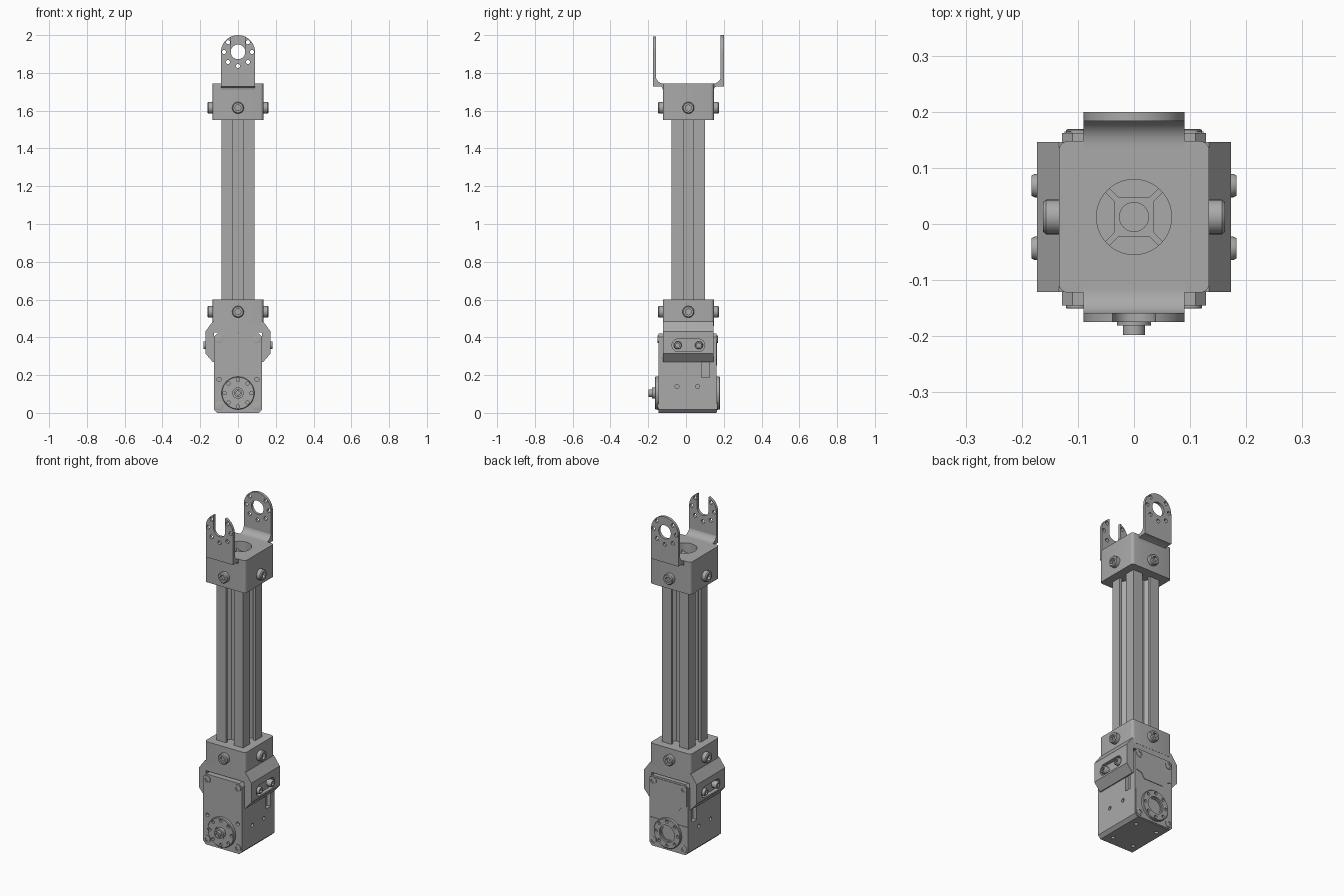
import bpy, bmesh
from math import pi, cos, sin, radians
from mathutils import Vector

if "Cube" in bpy.data.objects:
    bpy.data.objects.remove(bpy.data.objects["Cube"])

grey = bpy.data.materials.new("aluminium grey")
grey.use_nodes = True
COLOUR = (0.4, 0.4, 0.4, 1)
grey.diffuse_color = COLOUR
grey.node_tree.nodes["Principled BSDF"].inputs["Base Color"].default_value = COLOUR

YC = 0.0125          # centre of the frame in depth
parts = []
FRONT, BACK = Vector((0, -1, 0)), Vector((0, 1, 0))
LEFT, RIGHT = Vector((1, 0, 0)), Vector((-1, 0, 0))
DOWN = Vector((0, 0, -1))


def finish(name, bm):
    bmesh.ops.recalc_face_normals(bm, faces=bm.faces)
    mesh = bpy.data.meshes.new(name)
    bm.to_mesh(mesh)
    bm.free()
    mesh.materials.append(grey)
    ob = bpy.data.objects.new(name, mesh)
    bpy.context.collection.objects.link(ob)
    parts.append(ob)
    return ob


def prism(name, pts, axis, lo, hi):
    """Extrude a flat outline along an axis."""
    place = {"X": lambda a, b, c: (c, a, b), "Y": lambda a, b, c: (a, c, b),
             "Z": lambda a, b, c: (a, b, c)}[axis]
    bm = bmesh.new()
    face = bm.faces.new([bm.verts.new(place(a, b, lo)) for a, b in pts])
    new = bmesh.ops.extrude_face_region(bm, geom=[face])["geom"]
    move = Vector(place(0, 0, hi - lo))
    bmesh.ops.translate(bm, vec=move, verts=[v for v in new if isinstance(v, bmesh.types.BMVert)])
    return finish(name, bm)


def box(name, x, y, z):
    return prism(name, [(x[0], y[0]), (x[1], y[0]), (x[1], y[1]), (x[0], y[1])], "Z", *z)


def lathe(name, profile, origin, direction, hex_rings=0, n=24):
    """Revolve (radius, height) points; the last rings may be hexagonal."""
    turn = Vector((0, 0, 1)).rotation_difference(direction)
    bm, rings = bmesh.new(), []
    for k, (r, h) in enumerate(profile):
        ring = []
        for i in range(n):
            a = 2 * pi * i / n
            q = r
            if k >= len(profile) - hex_rings:
                q = r * cos(pi / 6) / cos(a % (pi / 3) - pi / 6)
            ring.append(bm.verts.new(Vector(origin) + turn @ Vector((q * cos(a), q * sin(a), h))))
        rings.append(ring)
    for a, b in zip(rings, rings[1:]):
        for i in range(n):
            j = (i + 1) % n
            bm.faces.new((a[i], a[j], b[j], b[i]))
    bm.faces.new(rings[0])
    bm.faces.new(rings[-1])
    return finish(name, bm)


def bolt(name, origin, direction, r, h, shaft):
    lathe(name, [(r * .58, -shaft), (r * .58, 0), (r, 0), (r, h * .8), (r * .85, h),
                 (r * .55, h), (r * .55, h * .4)], origin, direction, hex_rings=2)


def drill(origin, direction, r, depth):
    return lathe("drill", [(r, -depth), (r, depth)], origin, direction, n=16)


def apply_modifiers(ob):
    deps = bpy.context.evaluated_depsgraph_get()
    mesh = bpy.data.meshes.new_from_object(ob.evaluated_get(deps))
    ob.modifiers.clear()
    ob.data = mesh


def cut(ob, cutters):
    for c in cutters:
        m = ob.modifiers.new("cut", "BOOLEAN")
        m.operation, m.object, m.solver = "DIFFERENCE", c, "EXACT"
    apply_modifiers(ob)
    for c in cutters:
        parts.remove(c)
        bpy.data.objects.remove(c)


def bevel(ob, width, segments, axis=None):
    """Bevel all edges, or only those running along one axis."""
    bm = bmesh.new()
    bm.from_mesh(ob.data)
    edges = [e for e in bm.edges if axis is None or
             abs((e.verts[0].co - e.verts[1].co).normalized()[axis]) > .99]
    bmesh.ops.bevel(bm, geom=edges, offset=width, segments=segments, profile=.5, affect="EDGES")
    bm.to_mesh(ob.data)
    bm.free()


def mirrored(half):
    return half + [(-x, z) for x, z in reversed(half)]


def ring_points(r, angles, cx, cz):
    return [(cx + r * cos(radians(a)), cz + r * sin(radians(a))) for a in angles]


# Slotted column, one side turned four times
side = [(.088, .087), (.088, .026), (.072, .026), (.072, .048), (.055, .048), (.036, .028)]
side += [(x, -y) for x, y in reversed(side[1:])]
outline = []
for k in range(4):
    c, s = (1, 0, -1, 0)[k], (0, -1, 0, 1)[k]
    outline += [(x * c - y * s, YC + x * s + y * c) for x, y in side]
column = prism("column", outline, "Z", .48, 1.7)
cut(column, [lathe("drill", [(.026, -1), (.026, 1)], (0, YC, 1.1), BACK.cross(RIGHT))])

# Upper cap with a round opening and a lower cap
upper_cap = box("upper_cap", (-.134, .134), (YC - .135, YC + .135), (1.55, 1.743))
lower_cap = box("lower_cap", (-.134, .134), (YC - .135, YC + .135), (.46, .6))
for cap in (upper_cap, lower_cap):
    bevel(cap, .016, 4, axis=2)
cut(upper_cap, [lathe("drill", [(.067, -.08), (.067, .1)], (0, YC, 1.743), DOWN, n=40)])

# Clamping bolts on the four sides of both caps
for label, z in (("upper", 1.615), ("lower", .535)):
    for where, d in (("front", FRONT), ("back", BACK), ("left", LEFT), ("right", RIGHT)):
        bolt(f"{label}_cap_bolt_{where}", Vector((0, YC, z)) + d * .134, d, .031, .028, .085)

# Fork: two rounded arms with curved feet, the front one with an open slot
PIVOT = 1.91
round_top = ring_points(.09, range(0, 181, 10), 0, PIVOT)
front_top = ring_points(.09, range(0, 66, 5), 0, PIVOT)
slot = ring_points(.038, range(0, -91, -15), 0, PIVOT)
half = [(.09, 1.728)] + front_top + slot
for name, sgn, pts in (("front", -1, mirrored(half[:-1])),
                       ("back", 1, [(.09, 1.728)] + round_top + [(-.09, 1.728)])):
    y0, y1 = sorted((YC + sgn * .171, YC + sgn * .1875))
    arm = prism(f"fork_arm_{name}", pts, "Y", y0, y1)
    holes = [drill((x, (y0 + y1) / 2, z), BACK, .011, .05)
             for x, z in ring_points(.074, range(135, 406, 45), 0, PIVOT)]
    if name == "back":
        holes.append(lathe("drill", [(.04, -.05), (.04, .05)], (0, y0, PIVOT), BACK, n=32))
    cut(arm, holes)
    foot = [(.1875, 1.728), (.148, 1.728), (.139, 1.723), (.134, 1.708), (.12, 1.708), (.12, 1.743)]
    foot += ring_points(.043, range(-90, 1, 15), .13, 1.786)
    foot += [(.1875, 1.786)]
    prism(f"fork_foot_{name}", [(YC + sgn * a, b) for a, b in foot], "X", -.09, .09)

# Flared bracket that grips the actuator
bracket = prism("actuator_bracket", mirrored(
    [(.134, .484), (.173, .43), (.173, .315), (.134, .27), (.126, .27), (.126, .425)]),
    "Y", YC - .134, YC + .134)
slots = []
for s in (-1, 1):
    stadium = ring_points(.033, range(-90, 91, 15), YC + .054, .358)
    stadium += ring_points(.033, range(90, 271, 15), YC - .054, .358)
    x0, x1 = sorted((s * .152, s * .2))
    slots.append(prism("slot", stadium, "X", x0, x1))
cut(bracket, slots)
for where, d in (("left", LEFT), ("right", RIGHT)):
    for k in (-1, 1):
        bolt(f"bracket_bolt_{where}", Vector((0, YC + k * .056, .358)) + d * .152, d, .021, .031, .02)

# Actuator body with side windows and screw holes
body = box("actuator_body", (-.128, .128), (-.145, .162), (0, .42))
bevel(body, .018, 1, axis=1)
AXLE = .105
holes = [drill((x, -.145, .177), FRONT, .011, .02) for x in (-.1, .1)]
for s in (-1, 1):
    holes += [drill((s * .128, y, .14), LEFT, .011, .02) for y in (-.048, .061)]
    holes += [drill((s * .07, y, 0), DOWN, .011, .02) for y in (-.09, .1)]
    x0, x1 = sorted((s * .105, s * .15))
    holes.append(box("window", (x0, x1), (.082, .124), (.187, .3)))
cut(body, holes)

# Rear cover plate and seam strip
prism("rear_cover", mirrored([(.12, .41), (.12, .29), (.085, .28), (.065, .25)]), "Y", .16, .165)
prism("rear_lower_plate", mirrored([(.124, .17), (.124, .02), (.115, .006)]), "Y", .16, .165)

# Corner screws on the front and rear faces
for where, y, d in (("front", -.145, FRONT), ("rear", .163, BACK)):
    for x in (-.1, .1):
        for z in (.035, .39):
            bolt(f"{where}_corner_screw", (x, y, z), d, .021, .006, .01)

# Front output horn with a stepped hub, rear idler with a recessed centre
horn = lathe("output_horn", [(.087, 0), (.087, .016), (.084, .019), (.037, .019), (.037, .014), (.03, .014),
                             (.03, .036), (.02, .036), (.02, .053), (.011, .053), (.011, .04)],
             (0, -.145, AXLE), FRONT, n=40)
idler = lathe("rear_idler", [(.088, 0), (.088, .015), (.085, .018), (.05, .018), (.05, .008),
                             (.042, .008), (.042, .002)], (0, .162, AXLE), BACK, n=40)
for disc, y in ((horn, -.164), (idler, .18)):
    cut(disc, [drill((x, y, z), BACK, .009, .012)
               for x, z in ring_points(.071, range(0, 360, 45), 0, AXLE)])

# Smooth the round surfaces, keep machined edges crisp
for ob in bpy.context.view_layer.objects:
    ob.select_set(ob in parts)
bpy.context.view_layer.objects.active = parts[0]
bpy.ops.object.shade_smooth_by_angle(angle=radians(30))
